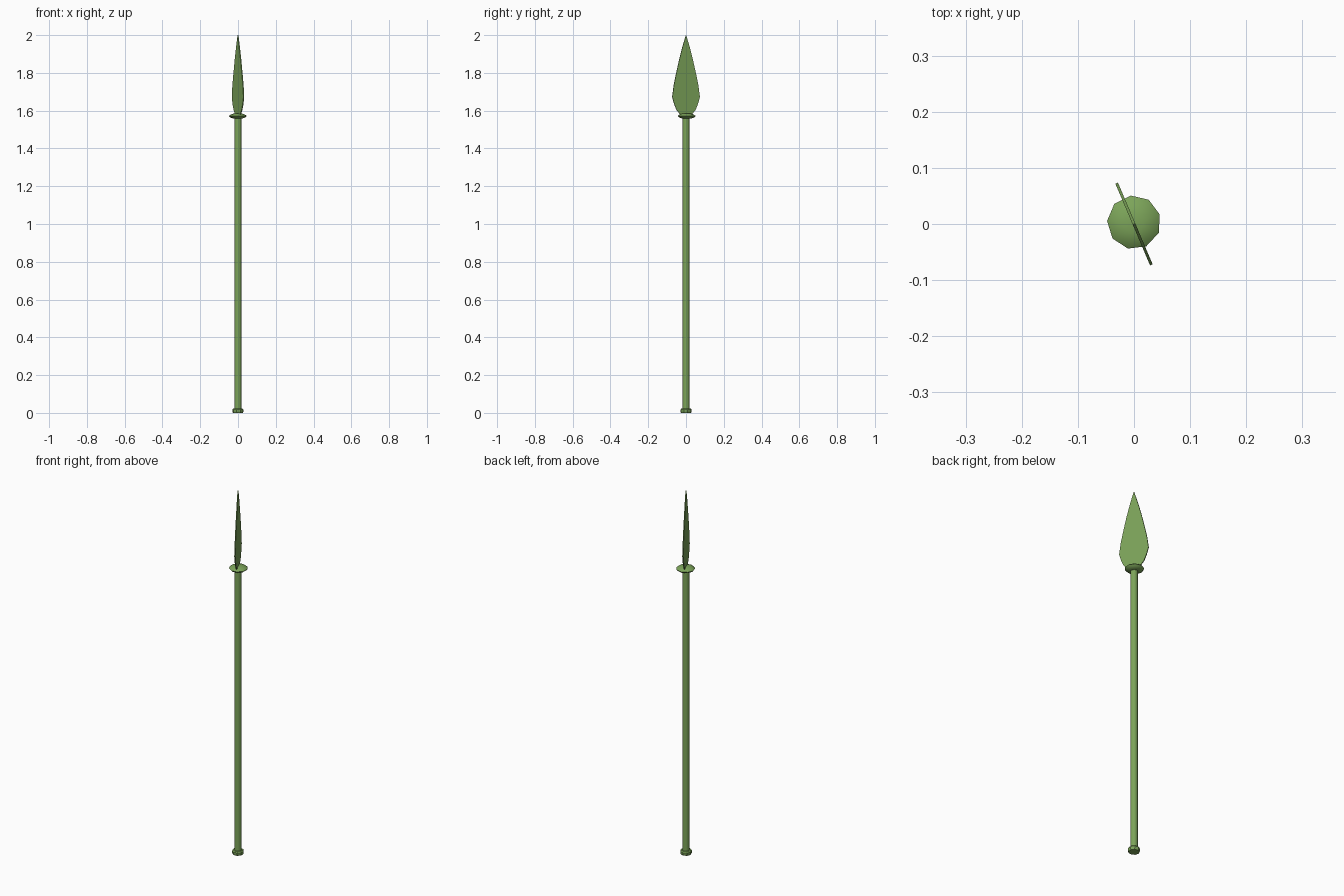
import bpy, bmesh, math
from mathutils import Vector

if "Cube" in bpy.data.objects:
    bpy.data.objects.remove(bpy.data.objects["Cube"])

green = bpy.data.materials.new("green")
green.diffuse_color = (0.2, 0.37, 0.1, 1)
green.use_nodes = True
green.node_tree.nodes["Principled BSDF"].inputs["Base Color"].default_value = green.diffuse_color


def finish(name, bm, smooth=None):
    bmesh.ops.recalc_face_normals(bm, faces=bm.faces)
    mesh = bpy.data.meshes.new(name)
    bm.to_mesh(mesh)
    bm.free()
    mesh.materials.append(green)
    ob = bpy.data.objects.new(name, mesh)
    bpy.context.collection.objects.link(ob)
    if smooth:
        bpy.ops.object.select_all(action='DESELECT')
        ob.select_set(True)
        bpy.context.view_layer.objects.active = ob
        bpy.ops.object.shade_smooth_by_angle(angle=math.radians(smooth))
    return ob


def turned(name, profile, sides=9, phase=97, centre=(0, 0), smooth=50):
    """Stack rings of (radius, z) and close both ends."""
    bm = bmesh.new()
    rings = []
    for r, z in profile:
        ring = []
        for i in range(sides):
            a = math.radians(phase) + 2 * math.pi * i / sides
            ring.append(bm.verts.new((centre[0] + r * math.cos(a),
                                      centre[1] + r * math.sin(a), z)))
        rings.append(ring)
    for lo, hi in zip(rings, rings[1:]):
        for i in range(sides):
            j = (i + 1) % sides
            bm.faces.new((lo[i], lo[j], hi[j], hi[i]))
    bm.faces.new(rings[0])
    bm.faces.new(rings[-1])
    return finish(name, bm, smooth)


# Shaft, butt cap and lens-shaped collar
turned("shaft", [(0.0185, 0.01), (0.0185, 1.57)])
turned("butt_cap", [(0.027, 0), (0.03, 0.006), (0.03, 0.017), (0.026, 0.022)], smooth=30)
turned("collar", [(0.022, 1.558), (0.041, 1.564), (0.048, 1.572),
                  (0.038, 1.580), (0.018, 1.586)], centre=(0, 0.003))

# Thin leaf blade, turned about the shaft axis
half = [(0.024, 1.568), (0.036, 1.583), (0.055, 1.605), (0.068, 1.635),
        (0.079, 1.672), (0.071, 1.73), (0.058, 1.79), (0.039, 1.87), (0.018, 1.945)]
outline = half + [(0, 2.0)] + [(-w, z) for w, z in reversed(half)]
bm = bmesh.new()
along = Vector((math.cos(math.radians(113)), math.sin(math.radians(113)), 0))
across = Vector((-along.y, along.x, 0)) * 0.0025
sides = [[bm.verts.new(along * w + across * s + Vector((0, 0, z))) for w, z in outline]
         for s in (-1, 1)]
for s in sides:
    bm.faces.new(s)
for i in range(len(outline)):
    j = (i + 1) % len(outline)
    bm.faces.new((sides[0][i], sides[0][j], sides[1][j], sides[1][i]))
finish("blade", bm)
